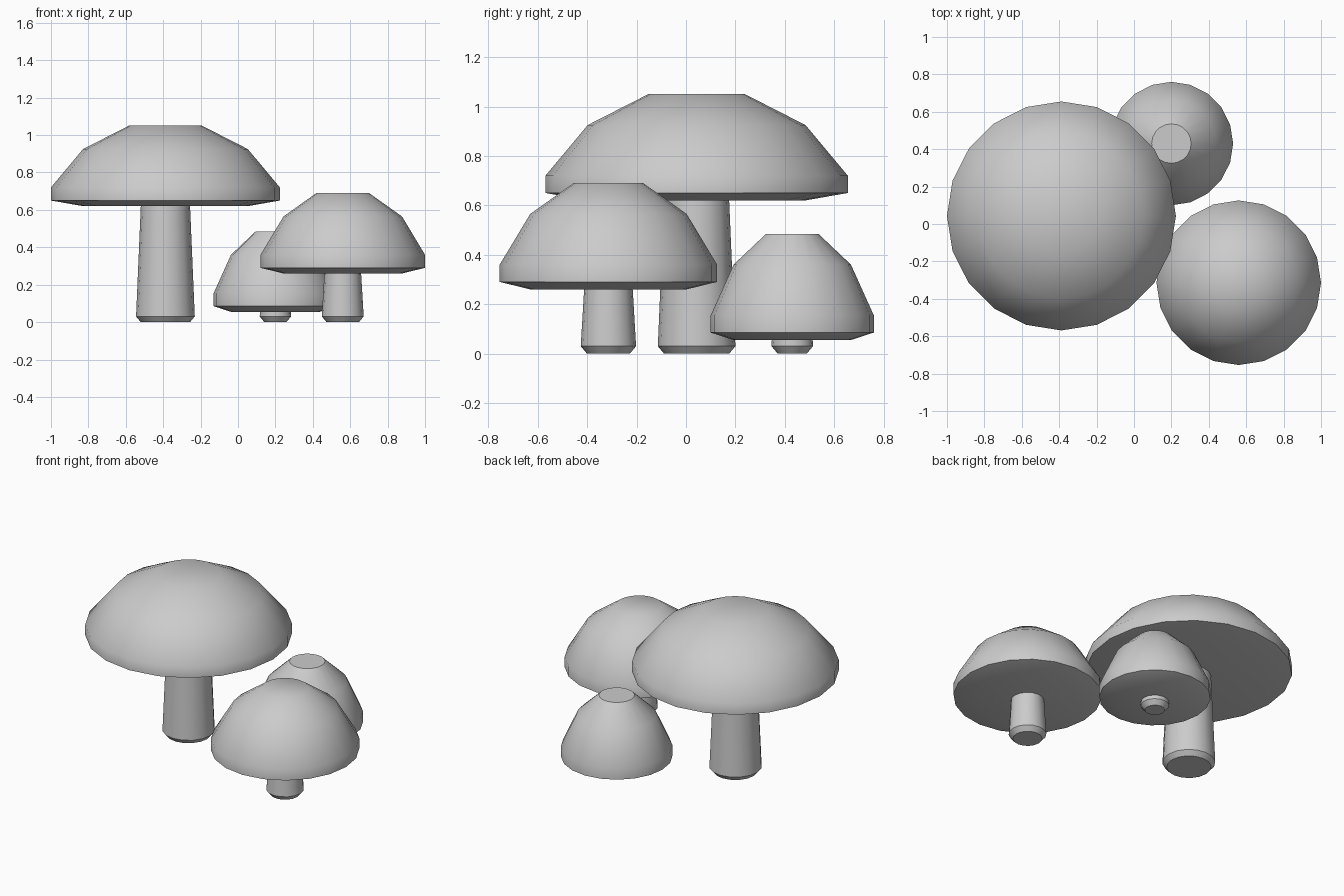
import bpy, bmesh, math

if "Cube" in bpy.data.objects:
    bpy.data.objects.remove(bpy.data.objects["Cube"])


def lathe(name, x, y, profile, sides):
    """Closed solid of revolution from (radius, z) points, bottom to top."""
    bm = bmesh.new()
    rings = []
    for r, z in profile:
        rings.append([bm.verts.new((r * math.cos(2 * math.pi * i / sides),
                                    r * math.sin(2 * math.pi * i / sides), z))
                      for i in range(sides)])
    for low, high in zip(rings, rings[1:]):
        for i in range(sides):
            j = (i + 1) % sides
            bm.faces.new((low[i], low[j], high[j], high[i]))
    bm.faces.new(rings[0][::-1])
    bm.faces.new(rings[-1])
    mesh = bpy.data.meshes.new(name)
    bm.to_mesh(mesh)
    bm.free()
    obj = bpy.data.objects.new(name, mesh)
    obj.location = (x, y, 0)
    bpy.context.collection.objects.link(obj)
    bpy.ops.object.select_all(action='DESELECT')
    obj.select_set(True)
    bpy.context.view_layer.objects.active = obj
    bpy.ops.object.shade_smooth_by_angle(angle=math.radians(40))
    return obj


# Cap shape: radius as a share of the cap radius, height above the underside
CAP = [(0.72, 0), (1, 0.03), (1, 0.10), (0.72, 0.305), (0.32, 0.43)]


def mushroom(size, x, y, cap_radius, underside, foot, top):
    # Stem with a chamfered foot, running a little way into the cap
    lathe(size + "_stem", x, y,
          [(foot - 0.025, 0), (foot, 0.03), (top, underside + 0.04)], 16)
    # Domed cap with a short upright rim and flat crown
    lathe(size + "_cap", x, y,
          [(r * cap_radius, underside + z) for r, z in CAP], 20)


mushroom("large", -0.388, 0.043, 0.612, 0.62, 0.157, 0.130)
mushroom("medium", 0.56, -0.314, 0.44, 0.26, 0.112, 0.096)
mushroom("small", 0.20, 0.43, 0.33, 0.055, 0.084, 0.081)
